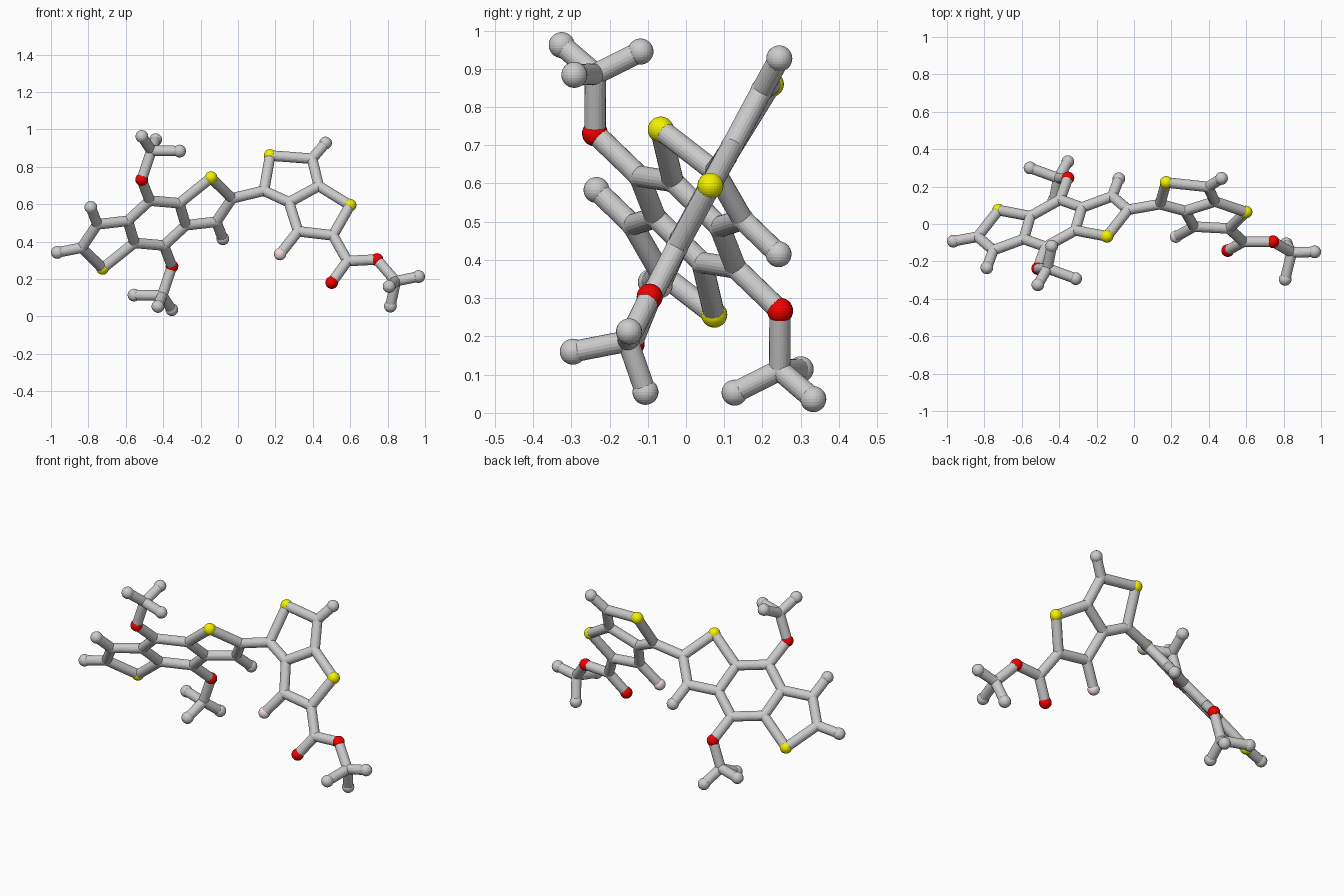
import bpy, bmesh
from mathutils import Vector, Matrix

if "Cube" in bpy.data.objects:
    bpy.data.objects.remove(bpy.data.objects["Cube"])

BALL, JOINT, STICK = 0.034, 0.0295, 0.028

def material(name, rgb):
    m = bpy.data.materials.new(name)
    m.diffuse_color = (*rgb, 1)
    m.use_nodes = True
    m.node_tree.nodes["Principled BSDF"].inputs["Base Color"].default_value = m.diffuse_color
    return m

yellow = material("yellow", (0.9, 0.88, 0.0))
red = material("red", (0.9, 0.0, 0.0))
pink = material("pink", (0.9, 0.72, 0.74))

def ball_mesh(name, radius, mat=None):
    bm = bmesh.new()
    bmesh.ops.create_uvsphere(bm, u_segments=24, v_segments=14, radius=radius)
    me = bpy.data.meshes.new(name)
    bm.to_mesh(me)
    bm.free()
    if mat:
        me.materials.append(mat)
    return me

# C = chain joint, H = grey chain end, S / O / F = coloured atoms
kinds = {
    "C": ball_mesh("carbon_joint", JOINT),
    "H": ball_mesh("end_ball", BALL),
    "S": ball_mesh("sulfur_ball", BALL, yellow),
    "O": ball_mesh("oxygen_ball", BALL, red),
    "F": ball_mesh("pink_ball", BALL * 0.97, pink),
}

def add(name, mesh):
    ob = bpy.data.objects.new(name, mesh)
    bpy.context.collection.objects.link(ob)
    return ob

def bond(a, b):
    d = b - a
    bm = bmesh.new()
    rot = d.to_track_quat('Z', 'Y').to_matrix().to_4x4()
    bmesh.ops.create_cone(bm, cap_ends=True, segments=20, radius1=STICK, radius2=STICK,
                          depth=d.length, matrix=Matrix.Translation((a + b) / 2) @ rot)
    me = bpy.data.meshes.new("bond_stick")
    bm.to_mesh(me)
    bm.free()
    add("bond_stick", me)

def build(atoms, links):
    """Place a ball for each atom (kind = first letter of its key) and a stick per link."""
    for key, pos in atoms.items():
        k = key[0]
        add(kinds[k].name, kinds[k]).location = pos
    for chain in links:
        keys = chain.split()
        for a, b in zip(keys, keys[1:]):
            bond(atoms[a], atoms[b])

# Half of the left three-ring system; the other half is its point reflection
centre = Vector((-0.434, 0.004, 0.499))
half = {
    "C1": (-0.396, 0.130, 0.379), "C2": (-0.279, 0.088, 0.487), "C3": (-0.314, -0.034, 0.605),
    "S1": (-0.144, -0.066, 0.741), "C4": (-0.032, 0.076, 0.631), "C5": (-0.116, 0.148, 0.506),
    "H1": (-0.081, 0.242, 0.415),
    "O1": (-0.353, 0.246, 0.267), "C6": (-0.405, 0.245, 0.112),
    "H2": (-0.556, 0.300, 0.114), "H3": (-0.428, 0.127, 0.053), "H4": (-0.354, 0.333, 0.036),
}
half = {k: Vector(v) for k, v in half.items()}
atoms = dict(half)
for k, v in half.items():
    atoms[k + "m"] = 2 * centre - v

half_links = ["C1 C2 C3 S1 C4 C5 C2", "C5 H1", "C1 O1 C6 H2", "H3 C6 H4"]
links = list(half_links)
for l in half_links:
    links.append(" ".join(k + "m" for k in l.split()))
links += ["C3 C1m", "C3m C1"]
atoms["H9"] = Vector((-0.966, -0.092, 0.342))
links.append("C4m H9")

# Right two-ring system with its ester tail
right = {
    "C20": (0.139, 0.106, 0.672), "S20": (0.172, 0.222, 0.860), "C21": (0.396, 0.198, 0.843),
    "H20": (0.468, 0.244, 0.927), "C22": (0.432, 0.120, 0.697), "C23": (0.273, 0.070, 0.610),
    "S21": (0.599, 0.064, 0.594), "C24": (0.508, -0.024, 0.433), "C25": (0.321, -0.014, 0.455),
    "F20": (0.225, -0.068, 0.333), "C26": (0.585, -0.095, 0.296), "O20": (0.501, -0.142, 0.181),
    "O21": (0.743, -0.095, 0.304), "C27": (0.843, -0.152, 0.188),
    "H21": (0.966, -0.149, 0.213), "H22": (0.815, -0.106, 0.055), "H23": (0.808, -0.296, 0.160),
}
atoms.update({k: Vector(v) for k, v in right.items()})
links += ["C4 C20 S20 C21 C22 C23 C20", "C21 H20", "C22 S21 C24 C25 C23", "C25 F20",
          "C24 C26 O20", "C26 O21 C27 H21", "H22 C27 H23"]

build(atoms, links)
